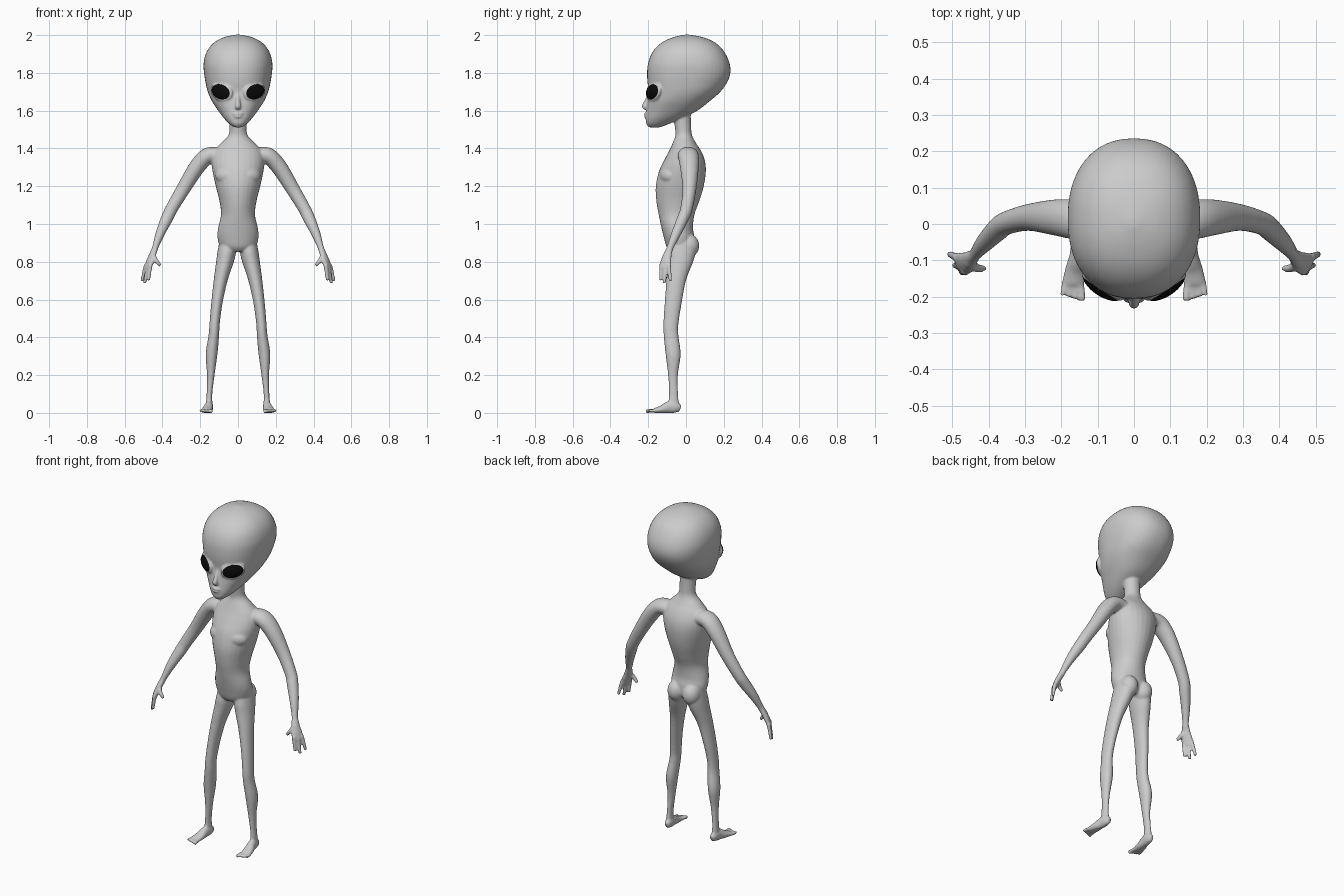
import bpy, bmesh, math
from mathutils import Vector, Matrix, Euler


def material(name, value):
    m = bpy.data.materials.new(name)
    m.diffuse_color = (value, value, value, 1)
    return m


skin = material("grey skin", 0.6)
black = material("black eye", 0.003)


def spline(rows, steps=5):
    """Catmull-Rom interpolation of tuples."""
    pts = [rows[0]] + list(rows) + [rows[-1]]
    out = []
    for a, b, c, d in zip(pts, pts[1:], pts[2:], pts[3:]):
        for k in range(steps):
            t = k / steps
            out.append([0.5 * (2 * q + (r - p) * t + (2 * p - 5 * q + 4 * r - s) * t * t
                               + (3 * q - p - 3 * r + s) * t ** 3)
                        for p, q, r, s in zip(a, b, c, d)])
    return out + [list(rows[-1])]


def loft(bm, rows, hint=(1, 0, 0), axis=None, power=2.0, segs=28):
    """Closed skin over elliptical rings: x, y, z, radius along hint, other radius."""
    rows = spline(rows)
    rings = []
    for i, (x, y, z, ru, rv) in enumerate(rows):
        a, b = rows[max(i - 1, 0)], rows[min(i + 1, len(rows) - 1)]
        t = Vector(axis) if axis else (Vector(b[:3]) - Vector(a[:3])).normalized()
        u = Vector(hint) - t * t.dot(Vector(hint))
        u.normalize()
        v = t.cross(u)
        ring = []
        for k in range(segs):
            ang = 2 * math.pi * k / segs
            c, s = math.cos(ang), math.sin(ang)
            c = math.copysign(abs(c) ** (2 / power), c)
            s = math.copysign(abs(s) ** (2 / power), s)
            ring.append(bm.verts.new(Vector((x, y, z)) + u * c * ru + v * s * rv))
        rings.append(ring)
    for r, q in zip(rings, rings[1:]):
        for k in range(segs):
            n = (k + 1) % segs
            bm.faces.new((r[k], r[n], q[n], q[k]))
    bm.faces.new(rings[0])
    bm.faces.new(rings[-1])


def ball(bm, pos, radii, rot=(0, 0, 0)):
    m = (Matrix.Translation(pos) @ Euler([math.radians(r) for r in rot]).to_matrix().to_4x4()
         @ Matrix.Diagonal((*radii, 1)))
    bmesh.ops.create_uvsphere(bm, u_segments=32, v_segments=20, radius=1, matrix=m)


def upright(rows):
    """z, half width, front y, back y -> loft rows."""
    return [(0, (f + b) / 2, z, w, (b - f) / 2) for z, w, f, b in rows]


def make_object(name, bm, mat):
    bmesh.ops.recalc_face_normals(bm, faces=bm.faces)
    for f in bm.faces:
        f.smooth = True
    me = bpy.data.meshes.new(name)
    bm.to_mesh(me)
    bm.free()
    me.materials.append(mat)
    ob = bpy.data.objects.new(name, me)
    bpy.context.collection.objects.link(ob)
    return ob


body = bmesh.new()

# leg
loft(body, [(.055, -.015, .90, .045, .07), (.060, -.022, .85, .049, .074),
            (.069, -.030, .80, .047, .068), (.092, -.052, .70, .037, .052),
            (.112, -.068, .58, .030, .045), (.124, -.080, .47, .027, .040),
            (.128, -.079, .41, .028, .039), (.140, -.068, .31, .031, .040),
            (.144, -.069, .20, .020, .026), (.151, -.066, .10, .015, .024),
            (.153, -.066, .03, .019, .032)], axis=(0, 0, 1))
# foot and toes
loft(body, [(.150, -.030, .022, .013, .018), (.152, -.055, .030, .021, .030),
            (.155, -.090, .030, .023, .032), (.162, -.130, .018, .029, .021),
            (.168, -.168, .012, .031, .013)])
for i in range(4):
    r = .0105 if i == 0 else .0085
    loft(body, [(.148 + .014 * i, -.155, .011, r, r), (.145 + .0165 * i, -.185, .011, r, r),
                (.142 + .018 * i, -.212 + .005 * i, .009, r, r)], segs=12)
# buttock and chest muscle
ball(body, (.050, .015, .885), (.050, .055, .062))
ball(body, (.060, -.095, 1.255), (.062, .042, .045), (0, 0, 20))
# arm
loft(body, [(.080, .010, 1.360, .050, .040), (.155, .012, 1.362, .055, .044),
            (.215, .018, 1.305, .050, .043), (.290, .018, 1.185, .037, .037),
            (.352, .002, 1.080, .032, .033), (.376, -.016, 1.030, .031, .032),
            (.410, -.050, .955, .026, .025), (.435, -.080, .885, .019, .017),
            (.444, -.091, .855, .019, .016)], hint=(0, 1, 0))
# palm, fingers and thumb
loft(body, [(.440, -.087, .870, .018, .016), (.455, -.100, .830, .026, .016),
            (.468, -.108, .795, .033, .015), (.479, -.112, .762, .029, .012)], hint=(.5, .85, 0))
for base, tip in [((.464, -.131, .785), (.474, -.134, .700)),
                  ((.478, -.112, .775), (.494, -.114, .686)),
                  ((.487, -.091, .785), (.509, -.083, .698))]:
    mid = [(a + b) / 2 for a, b in zip(base, tip)]
    loft(body, [(*base, .012, .012), (*mid, .0105, .0105), (*tip, .009, .009)], segs=12)
loft(body, [(.455, -.106, .840, .014, .014), (.432, -.121, .805, .012, .012),
            (.411, -.122, .779, .009, .009)], segs=12)
# eyelid rim
EYE, TILT = (.087, -.172, 1.70), (0, -15, 33)
ball(body, EYE, (.070, .017, .050), TILT)

# mirror all side parts
copy = bmesh.ops.duplicate(body, geom=body.verts[:] + body.edges[:] + body.faces[:])["geom"]
for v in copy:
    if isinstance(v, bmesh.types.BMVert):
        v.co.x *= -1

# torso and neck
loft(body, upright([(.855, .060, -.085, .030), (.880, .095, -.104, .045), (.93, .109, -.118, .045),
                    (.98, .105, -.130, .037), (1.05, .090, -.145, .045), (1.12, .098, -.157, .070),
                    (1.20, .118, -.160, .094), (1.28, .135, -.143, .105), (1.34, .140, -.115, .099),
                    (1.39, .125, -.088, .078), (1.43, .088, -.070, .052), (1.47, .051, -.056, .032),
                    (1.52, .045, -.060, .027), (1.60, .048, -.070, .025)]), axis=(0, 0, 1))
# head
loft(body, upright([(1.512, .020, -.196, -.135), (1.530, .046, -.210, -.090),
                    (1.56, .075, -.213, -.020), (1.60, .105, -.210, .060), (1.65, .138, -.204, .125),
                    (1.70, .160, -.198, .182), (1.75, .172, -.204, .218), (1.80, .180, -.206, .235),
                    (1.85, .182, -.201, .231), (1.90, .171, -.183, .210), (1.94, .148, -.153, .180),
                    (1.97, .114, -.112, .138), (1.99, .070, -.062, .085), (2.002, .015, -.01, .02)]),
     axis=(0, 0, 1), power=2.25, segs=48)
# nose and lips
loft(body, [(0, -.188, 1.69, .010, .012), (0, -.206, 1.655, .011, .012),
            (0, -.220, 1.622, .015, .014), (0, -.208, 1.612, .012, .008)])
ball(body, (0, -.213, 1.584), (.026, .009, .007))
ball(body, (0, -.212, 1.568), (.022, .010, .007))

# fuse everything into one smooth skin
ob = make_object("body", body, skin)
remesh = ob.modifiers.new("fuse", "REMESH")
remesh.mode = "VOXEL"
remesh.voxel_size = .0055
remesh.use_smooth_shade = True
soften = ob.modifiers.new("soften", "SMOOTH")
soften.factor = .5
soften.iterations = 6
fused = bpy.data.meshes.new_from_object(ob.evaluated_get(bpy.context.evaluated_depsgraph_get()))
ob.modifiers.clear()
ob.data = fused
for v in fused.vertices:  # flat soles
    v.co.z = max(v.co.z, 0)
for p in fused.polygons:
    p.use_smooth = True
    p.material_index = 0
if not fused.materials:
    fused.materials.append(skin)

# eyes
for side, name in ((1, "left_eye"), (-1, "right_eye")):
    bm = bmesh.new()
    ball(bm, (EYE[0] * side, EYE[1], EYE[2]), (.062, .027, .042),
         (0, TILT[1] * side, TILT[2] * side))
    make_object(name, bm, black)
